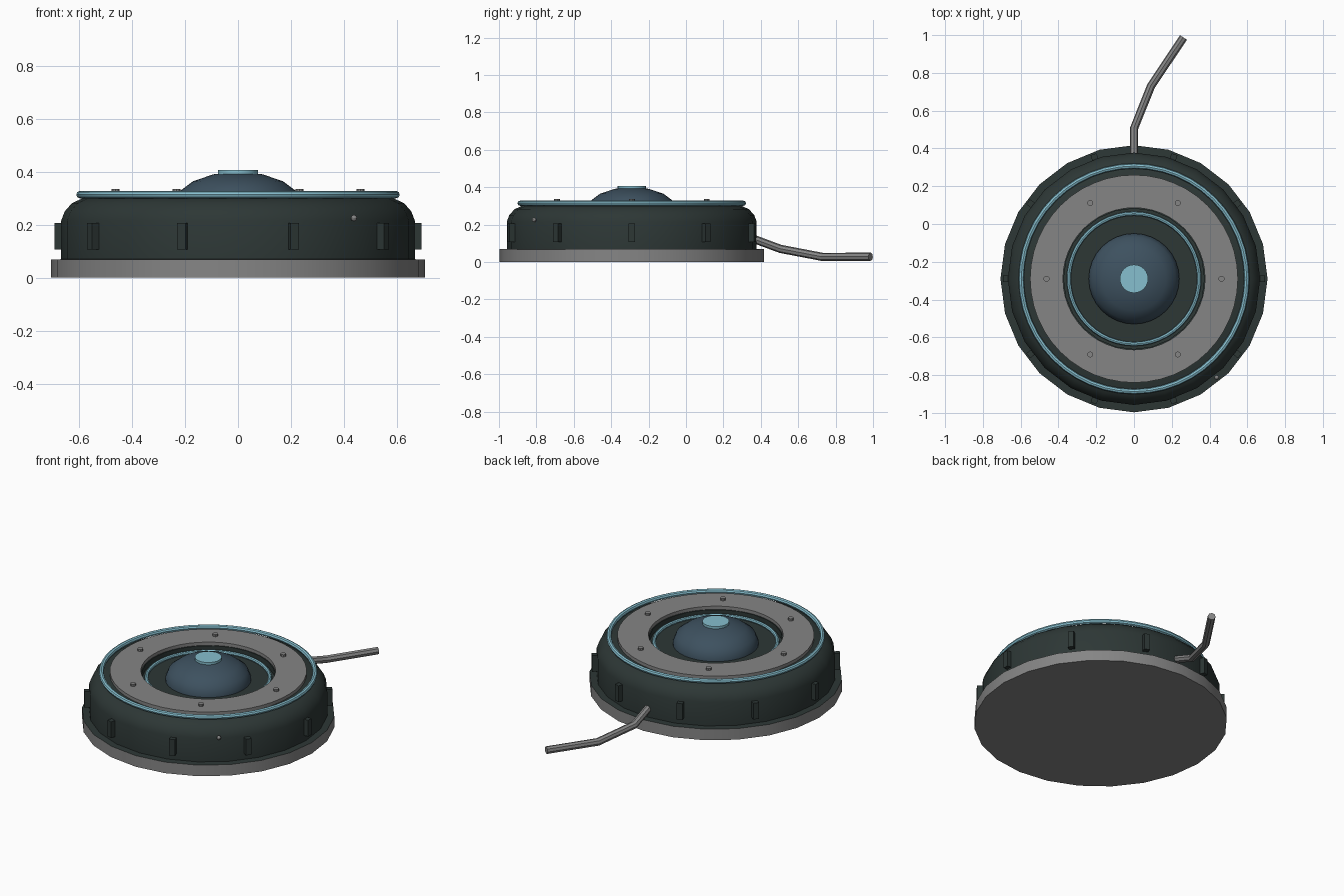
import bpy, bmesh, math
from mathutils import Vector, Matrix

cube = bpy.data.objects.get("Cube")
if cube:
    bpy.data.objects.remove(cube, do_unlink=True)

CY = -0.29  # centre of the round housing


def material(name, rgb):
    m = bpy.data.materials.new(name)
    m.use_nodes = True
    m.diffuse_color = (*rgb, 1)
    m.node_tree.nodes["Principled BSDF"].inputs["Base Color"].default_value = (*rgb, 1)
    return m


dark = material("dark green grey", (0.026, 0.038, 0.036))
grey = material("mid grey", (0.235, 0.235, 0.235))
cyan = material("pale cyan", (0.24, 0.52, 0.62))
blue = material("slate blue", (0.047, 0.082, 0.115))


def finish(name, bm, mats, smooth=True):
    bmesh.ops.recalc_face_normals(bm, faces=bm.faces)
    mesh = bpy.data.meshes.new(name)
    bm.to_mesh(mesh)
    bm.free()
    for m in mats:
        mesh.materials.append(m)
    obj = bpy.data.objects.new(name, mesh)
    obj.location.y = CY
    bpy.context.collection.objects.link(obj)
    if smooth:
        bpy.ops.object.select_all(action='DESELECT')
        obj.select_set(True)
        bpy.context.view_layer.objects.active = obj
        bpy.ops.object.shade_smooth_by_angle(angle=math.radians(35))
    return obj


def lathe(name, profile, steps, mats, closed=False, rule=None):
    """Spin an (r, z) profile about the vertical axis."""
    bm = bmesh.new()
    verts = [bm.verts.new((r, 0, z)) for r, z in profile]
    pairs = list(zip(verts, verts[1:]))
    if closed:
        pairs.append((verts[-1], verts[0]))
    edges = [bm.edges.new(p) for p in pairs]
    bmesh.ops.spin(bm, geom=verts + edges, cent=(0, 0, 0), axis=(0, 0, 1),
                   angle=math.tau, steps=steps, use_duplicate=False)
    bmesh.ops.remove_doubles(bm, verts=bm.verts, dist=0.0001)
    bmesh.ops.dissolve_degenerate(bm, edges=bm.edges, dist=0.0001)
    if rule:
        for f in bm.faces:
            f.material_index = rule(f.calc_center_median())
    return finish(name, bm, mats)


def hoop(name, radius, tube, z, mat):
    section = [(radius + tube * math.cos(math.tau * i / 8),
                z + tube * math.sin(math.tau * i / 8)) for i in range(8)]
    return lathe(name, section, 48, [mat], closed=True)


# Housing with a grey foot band, rounded shoulder and sunken centre
lathe("housing",
      [(0, 0), (0.707, 0), (0.707, 0.068), (0.668, 0.07), (0.668, 0.215),
       (0.655, 0.25), (0.627, 0.282), (0.58, 0.303), (0.372, 0.303),
       (0.372, 0.268), (0, 0.268)],
      24, [dark, grey], rule=lambda c: 1 if c.z < 0.05 else 0)

# Flat ring plate and the two light hoops
lathe("ring_plate", [(0.376, 0.285), (0.55, 0.285), (0.55, 0.323), (0.376, 0.323)],
      48, [grey], closed=True)
hoop("outer_light_ring", 0.597, 0.014, 0.314, cyan)
hoop("inner_light_ring", 0.345, 0.011, 0.28, cyan)

# Central dome with a small light on top
DOME_R, DOME_H, DOME_Z = 0.24, 0.12, 0.28
arc = [(DOME_R, 0.26)] + [
    (DOME_R * math.cos(a), DOME_Z + DOME_H * math.sin(a))
    for a in (math.pi / 8 * i for i in range(5))]
lathe("dome", arc, 32, [blue])
lathe("dome_light", [(0, 0.39), (0.075, 0.39), (0.075, 0.407), (0, 0.407)], 24, [cyan])

# Rivets on the ring plate
bm = bmesh.new()
for i in range(6):
    a = math.tau * i / 6
    spot = (0.463 * math.cos(a), 0.463 * math.sin(a), 0.325)
    bmesh.ops.create_cone(bm, cap_ends=True, segments=10, radius1=0.016,
                          radius2=0.016, depth=0.022,
                          matrix=Matrix.Translation(spot))
finish("rivets", bm, [grey])

# Grip ribs around the side
bm = bmesh.new()
for i in range(10):
    place = (Matrix.Rotation(math.tau * i / 10, 4, 'Z')
             @ Matrix.Translation((0.665, 0, 0.157))
             @ Matrix.Diagonal((0.056, 0.033, 0.1, 1)))
    bmesh.ops.create_cube(bm, size=1, matrix=place)
finish("grip_ribs", bm, [dark], smooth=False)

# Small indicator bead on the front left
bm = bmesh.new()
bmesh.ops.create_uvsphere(bm, u_segments=10, v_segments=8, radius=0.012,
                          matrix=Matrix.Translation((0.438, -0.522, 0.225)))
finish("indicator", bm, [grey])

# Cable leaving the back and bending to the ground
curve = bpy.data.curves.new("cable", 'CURVE')
curve.dimensions = '3D'
curve.bevel_depth = 0.022
curve.bevel_resolution = 2
curve.use_fill_caps = True
path = [(0, 0.33, 0.135), (0, 0.505, 0.07), (0.09, 0.73, 0.027), (0.262, 0.987, 0.028)]
spline = curve.splines.new('POLY')
spline.points.add(len(path) - 1)
for point, co in zip(spline.points, path):
    point.co = (*co, 1)
spline.use_smooth = False
curve.materials.append(grey)
cable = bpy.data.objects.new("cable", curve)
bpy.context.collection.objects.link(cable)
bpy.ops.object.select_all(action='DESELECT')
cable.select_set(True)
bpy.context.view_layer.objects.active = cable
bpy.ops.object.convert(target='MESH')
